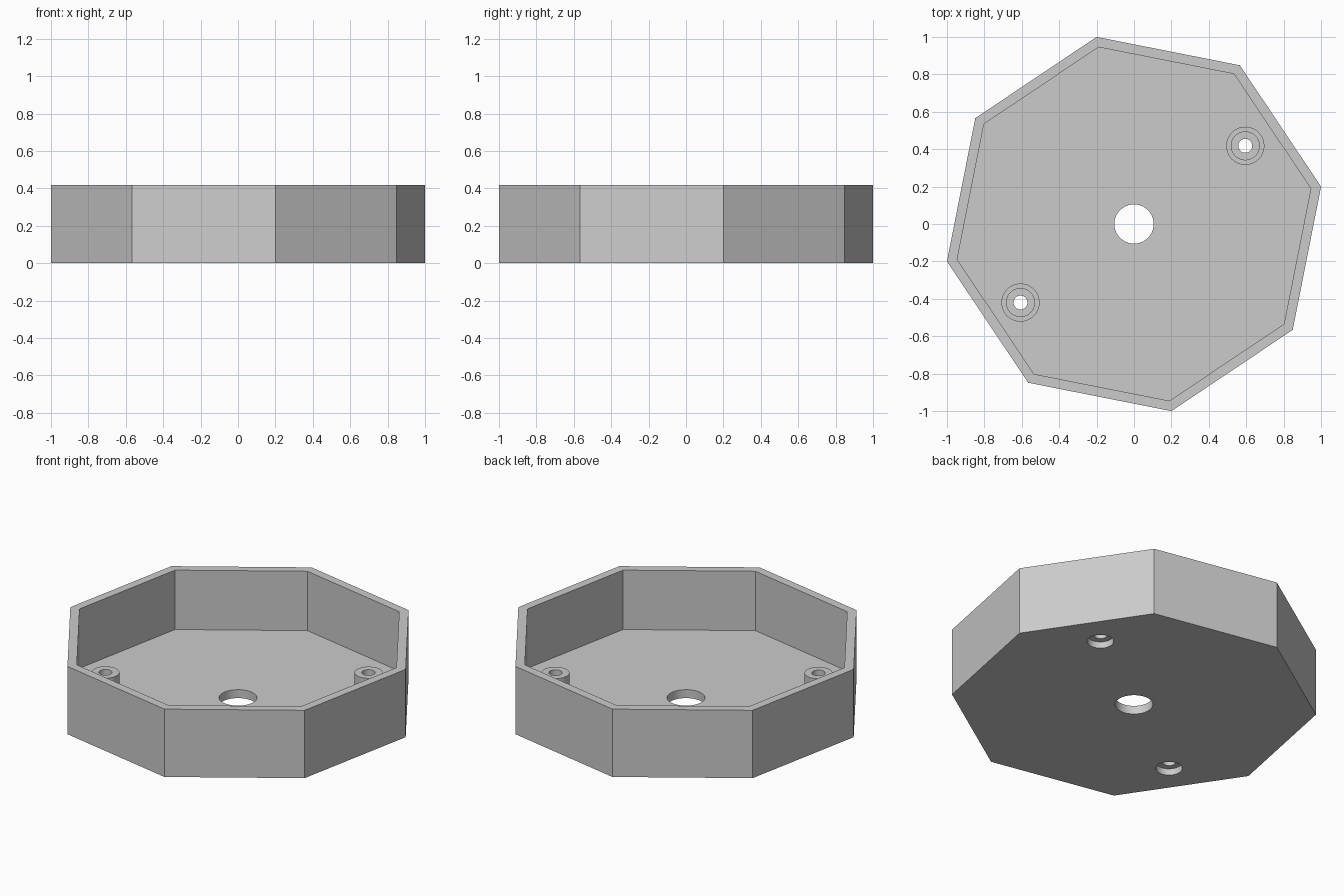
import bpy, bmesh, math
from mathutils import Matrix

if "Cube" in bpy.data.objects:
    bpy.data.objects.remove(bpy.data.objects["Cube"], do_unlink=True)

HEIGHT, FLOOR = 0.417, 0.052
OUTER, INNER = 1.02, 0.964
TURN = math.atan2(0.2, 1.0)
BOSSES = {"left_screw_boss": (0.595, 0.418), "right_screw_boss": (-0.607, -0.42)}

grey = bpy.data.materials.new("light grey")
grey.use_nodes = True
colour = (0.6, 0.6, 0.6, 1)
grey.diffuse_color = colour
grey.node_tree.nodes["Principled BSDF"].inputs["Base Color"].default_value = colour


def add_object(name, bm):
    bmesh.ops.recalc_face_normals(bm, faces=bm.faces)
    mesh = bpy.data.meshes.new(name)
    bm.to_mesh(mesh)
    bm.free()
    mesh.materials.append(grey)
    obj = bpy.data.objects.new(name, mesh)
    bpy.context.collection.objects.link(obj)
    return obj


def prism(name, radius, sides, bottom, top, x=0, y=0, turn=0):
    bm = bmesh.new()
    place = Matrix.Translation((x, y, (bottom + top) / 2)) @ Matrix.Rotation(turn, 4, "Z")
    bmesh.ops.create_cone(bm, cap_ends=True, segments=sides, radius1=radius,
                          radius2=radius, depth=top - bottom, matrix=place)
    return add_object(name, bm)


def lathe(name, profile, x, y, steps=64):
    bm = bmesh.new()
    verts = [bm.verts.new((r, 0, z)) for r, z in profile]
    edges = [bm.edges.new((v, verts[i - 1])) for i, v in enumerate(verts)]
    bmesh.ops.spin(bm, geom=verts + edges, cent=(0, 0, 0), axis=(0, 0, 1),
                   angle=math.tau, steps=steps, use_merge=True)
    bmesh.ops.remove_doubles(bm, verts=bm.verts, dist=0.0001)
    bmesh.ops.translate(bm, verts=bm.verts, vec=(x, y, 0))
    return add_object(name, bm)


def cut(target, cutter):
    cutter.hide_render = True
    mod = target.modifiers.new("cut", "BOOLEAN")
    mod.operation, mod.solver, mod.object = "DIFFERENCE", "EXACT", cutter
    bpy.context.view_layer.objects.active = target
    bpy.ops.object.modifier_apply(modifier=mod.name)
    bpy.data.objects.remove(cutter, do_unlink=True)


# Eight-sided open tray with a central hole and two screw-head recesses
# (the vertex direction is found by turning the prism's first corner)
tray = prism("tray", OUTER, 8, 0, HEIGHT, turn=TURN)
cut(tray, prism("cavity_cutter", INNER, 8, FLOOR, 1, turn=TURN))
cut(tray, prism("centre_hole_cutter", 0.105, 64, -0.2, 0.2))
for x, y in BOSSES.values():
    cut(tray, prism("recess_cutter", 0.074, 64, -0.2, 0.2, x, y))

# Stepped hollow bosses: wide foot, narrower post, narrow screw hole
sleeve = [(0.037, 0.04), (0.102, 0.04), (0.102, 0.095), (0.0775, 0.095),
          (0.0775, 0.206), (0.037, 0.206)]
parts = [tray] + [lathe(name, sleeve, x, y) for name, (x, y) in BOSSES.items()]

bpy.ops.object.select_all(action="DESELECT")
for part in parts:
    part.select_set(True)
bpy.context.view_layer.objects.active = tray
bpy.ops.object.shade_smooth_by_angle(angle=math.radians(30))
